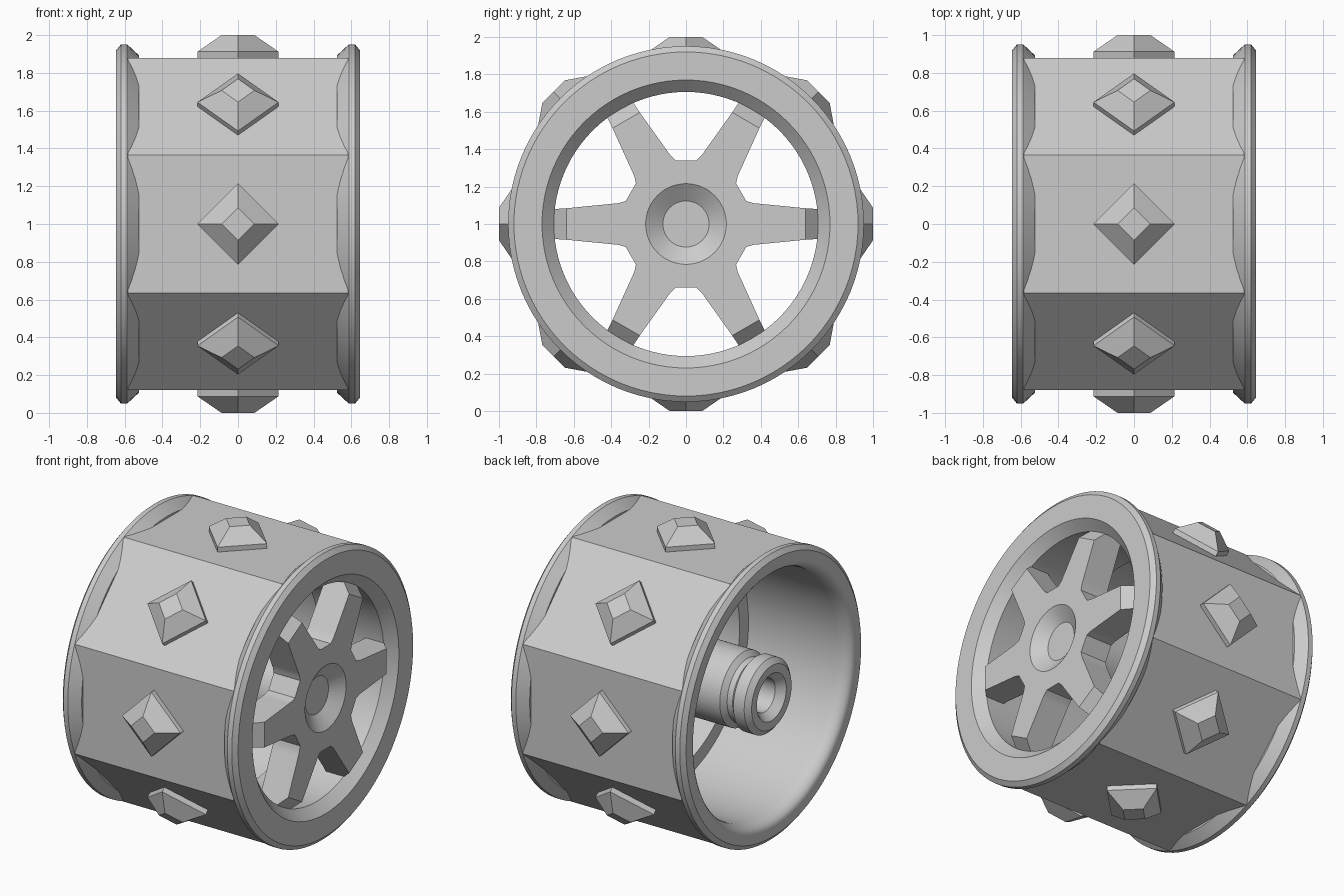
import bpy, bmesh
from math import sin, cos, pi, radians
from mathutils import Matrix, Vector

if "Cube" in bpy.data.objects:
    bpy.data.objects.remove(bpy.data.objects["Cube"])

grey = bpy.data.materials.new("plain_grey")
grey.use_nodes = True
COLOUR = (0.6, 0.6, 0.6, 1)
grey.diffuse_color = COLOUR
grey.node_tree.nodes["Principled BSDF"].inputs["Base Color"].default_value = COLOUR

AXLE_Z = 1.0
SEGMENTS = 96


def finish(name, bm, smooth=False):
    """Turn a bmesh built around the x axis into an object at axle height."""
    bmesh.ops.recalc_face_normals(bm, faces=bm.faces[:])
    mesh = bpy.data.meshes.new(name)
    bm.to_mesh(mesh)
    bm.free()
    mesh.materials.append(grey)
    obj = bpy.data.objects.new(name, mesh)
    bpy.context.collection.objects.link(obj)
    obj.location.z = AXLE_Z
    bpy.ops.object.select_all(action='DESELECT')
    obj.select_set(True)
    bpy.context.view_layer.objects.active = obj
    if smooth:
        bpy.ops.object.shade_smooth_by_angle(angle=radians(25))
    return obj


def lathe(name, profile, closed=False, smooth=True):
    """Revolve (x, radius) points round the x axis."""
    bm = bmesh.new()
    rings = []
    for x, r in profile:
        if r == 0:
            rings.append([bm.verts.new((x, 0, 0))] * SEGMENTS)
        else:
            rings.append([bm.verts.new((x, r * cos(2 * pi * i / SEGMENTS), r * sin(2 * pi * i / SEGMENTS)))
                          for i in range(SEGMENTS)])
    pairs = list(zip(rings, rings[1:]))
    if closed:
        pairs.append((rings[-1], rings[0]))
    for a, b in pairs:
        for i in range(SEGMENTS):
            j = (i + 1) % SEGMENTS
            bm.faces.new(list(dict.fromkeys((a[i], a[j], b[j], b[i]))))
    return finish(name, bm, smooth)


# Rim: two chamfered flanges, hollow barrel with a rounded open lip
flange = [(0.525, 0.86), (0.525, 0.894), (0.587, 0.951), (0.62, 0.951), (0.645, 0.92)]
lip = [(-0.55 - 0.095 * cos(a), 0.86 - 0.06 * sin(a)) for a in [i * pi / 12 for i in range(7)]]
bore = [(0.1, 0.80), (0.1, 0.706), (0.58, 0.706), (0.645, 0.77)]
lathe("rim", [(-x, r) for x, r in flange] + lip + bore + flange[::-1], closed=True)

# Eight-sided drum between the flanges
bm = bmesh.new()
bmesh.ops.create_cone(bm, cap_ends=False, segments=8, radius1=0.9525, radius2=0.9525, depth=1.164,
                      matrix=Matrix.Rotation(pi / 2, 4, 'Y') @ Matrix.Rotation(pi / 8, 4, 'Z'))
finish("drum", bm)

# Diamond stud on the middle of every drum face
for k in range(8):
    bm = bmesh.new()
    loops = [[bm.verts.new((r * cos(i * pi / 2), r * sin(i * pi / 2), h)) for i in range(4)]
             for r, h in ((0.215, 0.86), (0.215, 0.912), (0.087, 1.0))]
    for a, b in zip(loops, loops[1:]):
        for i in range(4):
            j = (i + 1) % 4
            bm.faces.new((a[i], a[j], b[j], b[i]))
    bm.faces.new(loops[-1])
    bm.faces.new(loops[0][::-1])
    bm.transform(Matrix.Rotation(k * pi / 4, 4, 'X'))
    finish("stud_%d" % (k + 1), bm)

# Six-spoke star, drawn as (along, across) points for one spoke
FRONT, BACK, TIP = 0.645, 0.45, 0.565
half = [(0.322, 0.123), (0.342, 0.117), (0.362, 0.111), (0.385, 0.109), (0.64, 0.084), (0.72, 0.079)]
spoke = [(a, -w) for a, w in half] + [(a, w) for a, w in half[::-1]]
n = len(spoke)
tips = (n // 2 - 1, n // 2)
bm = bmesh.new()
front, back = [], []
for k in range(6):
    turn = Matrix.Rotation(k * pi / 3, 4, 'X')
    for i, (a, w) in enumerate(spoke):
        front.append(bm.verts.new(turn @ Vector((TIP if i in tips else FRONT, a, w))))
        back.append(bm.verts.new(turn @ Vector((BACK, a, w))))
for i in range(len(front)):
    j = (i + 1) % len(front)
    bm.faces.new((front[i], front[j], back[j], back[i]))
bm.faces.new(back)
bm.faces.new([v for i, v in enumerate(front) if i % n not in tips])
for k in range(6):
    bm.faces.new(front[k * n + tips[0] - 1:k * n + tips[1] + 2])
spokes = finish("spokes", bm)

# Conical dish sunk into the middle of the star
cutter = lathe("dish_cutter", [(0.70, 0), (0.70, 0.294), (0.58, 0.123), (0.58, 0)], smooth=False)
cutter.hide_render = True
cut = spokes.modifiers.new("dish", 'BOOLEAN')
cut.operation = 'DIFFERENCE'
cut.solver = 'EXACT'
cut.object = cutter
bpy.ops.object.select_all(action='DESELECT')
spokes.select_set(True)
bpy.context.view_layer.objects.active = spokes
bpy.ops.object.modifier_apply(modifier=cut.name)
bpy.data.objects.remove(cutter)
bpy.ops.object.shade_smooth_by_angle(angle=radians(20))

# Axle sleeve with a groove and a stepped socket at the open end
lathe("axle_sleeve", [(0.5, 0), (0.5, 0.245), (-0.42, 0.245), (-0.45, 0.21), (-0.49, 0.21),
                      (-0.52, 0.245), (-0.60, 0.245), (-0.63, 0.21), (-0.63, 0.155),
                      (-0.58, 0.11), (-0.45, 0.11), (-0.45, 0)])
